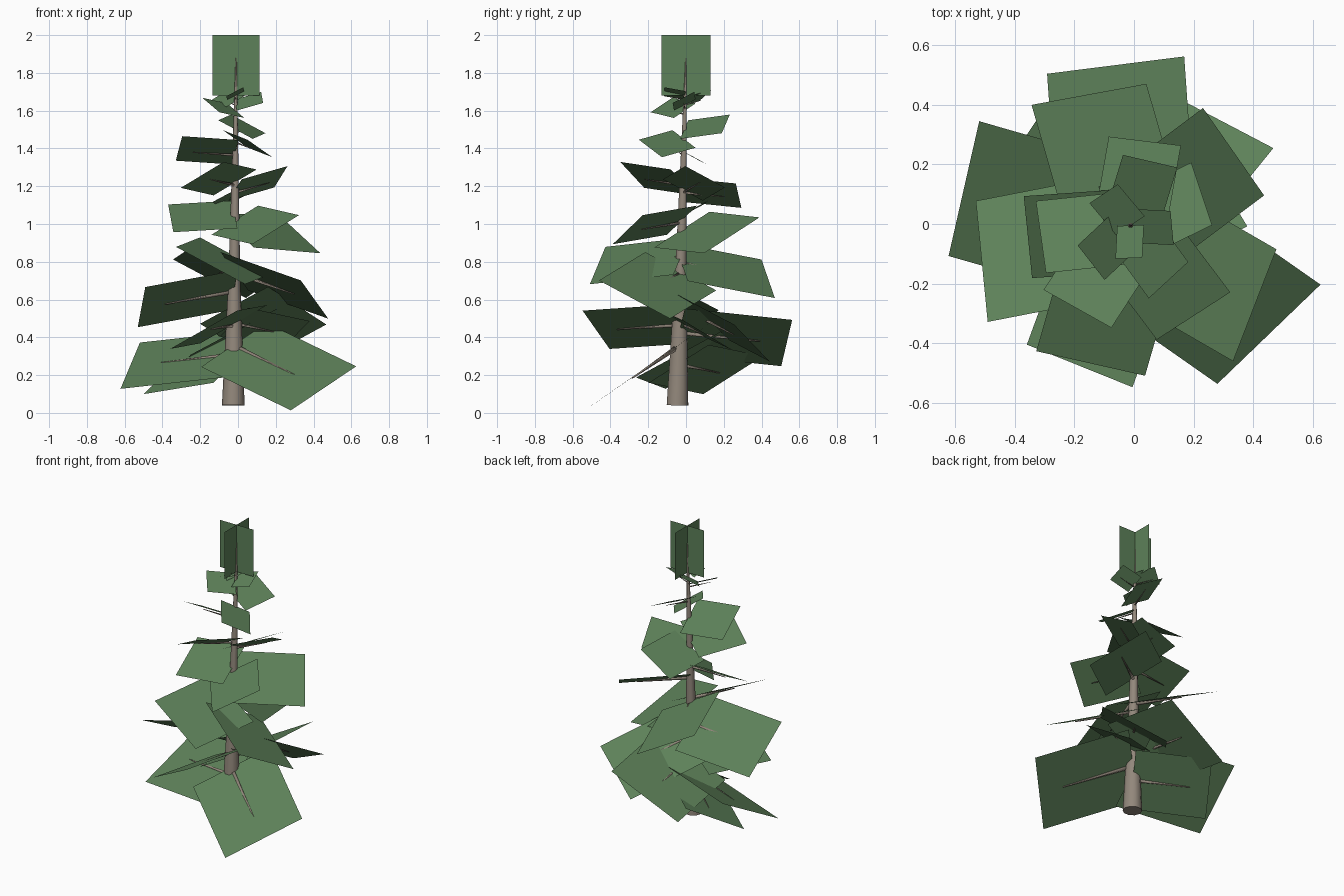
import bpy, bmesh, math
from mathutils import Vector

old = bpy.data.objects.get("Cube")
if old:
    bpy.data.objects.remove(old, do_unlink=True)


def make_material(name, rgb):
    mat = bpy.data.materials.new(name)
    mat.use_nodes = True
    color = (*rgb, 1)
    mat.diffuse_color = color
    shader = mat.node_tree.nodes["Principled BSDF"]
    shader.inputs["Base Color"].default_value = color
    shader.inputs["Roughness"].default_value = 0.9
    return mat


needle_green = make_material("needle green", (0.11, 0.22, 0.1))
bark_brown = make_material("bark brown", (0.29, 0.245, 0.2))


def finish(bm, name, mat, smooth=False):
    mesh = bpy.data.meshes.new(name)
    bm.to_mesh(mesh)
    bm.free()
    mesh.materials.append(mat)
    for poly in mesh.polygons:
        poly.use_smooth = smooth
    obj = bpy.data.objects.new(name, mesh)
    bpy.context.collection.objects.link(obj)
    return obj


def add_taper(bm, start, end, radius_start, radius_end, sides):
    """Add a tapered cylinder between two points."""
    axis = end - start
    matrix = axis.to_track_quat("Z", "Y").to_matrix().to_4x4()
    matrix.translation = (start + end) / 2
    bmesh.ops.create_cone(bm, cap_ends=True, segments=sides, radius1=radius_start,
                          radius2=radius_end, depth=axis.length, matrix=matrix)


def add_card(bm, base, along, half_side):
    """Add a flat rectangle whose inner edge is centred on base."""
    corners = (base - half_side, base + along - half_side,
               base + along + half_side, base + half_side)
    bm.faces.new([bm.verts.new(corner) for corner in corners])


# Trunk: leans slightly, tapering to a fine tip
trunk_base = Vector((-0.025, -0.045, 0.04))
trunk_tip = Vector((-0.01, 0, 1.88))


def trunk_point(z):
    return trunk_base.lerp(trunk_tip, (z - trunk_base.z) / (trunk_tip.z - trunk_base.z))


trunk = bmesh.new()
middle = trunk_point(0.7)
add_taper(trunk, trunk_base, middle, 0.06, 0.032, 10)
add_taper(trunk, middle, trunk_tip, 0.032, 0.003, 10)
trunk_object = finish(trunk, "trunk", bark_brown)
bpy.context.view_layer.objects.active = trunk_object
trunk_object.select_set(True)
bpy.ops.object.shade_smooth_by_angle(angle=math.radians(50))

# Boughs: attachment height, heading in degrees, reach, tip height, twist
boughs = [
    (.36, -35, .58, .13, 1),
    (.31, 164, .57, .25, -1),
    (.26, 142, .47, .2, -1),
    (.43, 94, .57, .37, -1),
    (.57, 51, .49, .37, -1),
    (.47, 250, .47, .44, 1),
    (.65, 191, .5, .56, 1),
    (.48, 25, .36, .41, -1),
    (.75, -30, .49, .6, -1),
    (.8, 106, .48, .71, 1),
    (.83, 254, .46, .78, -1),
    (.97, 37, .44, .94, 1),
    (1.02, -53, .36, .97, 1),
    (1.05, 184, .34, 1.03, -1),
    (1.18, 80, .3, 1.15, -1),
    (1.18, 26, .27, 1.25, -1),
    (1.22, 237, .32, 1.26, 1),
    (1.38, 186, .3, 1.4, 1),
    (1.45, -54, .22, 1.4, -1),
    (1.5, 73, .23, 1.53, 1),
    (1.6, 223, .18, 1.63, -1),
    (1.63, -3, .14, 1.67, 1),
    (1.65, 130, .14, 1.68, -1),
    (1.68, -93, .11, 1.7, 1),
]

foliage = bmesh.new()
branches = bmesh.new()
for height, heading, reach, tip_height, twist in boughs:
    angle = math.radians(heading)
    base = trunk_point(height)
    along = Vector((math.cos(angle) * reach, math.sin(angle) * reach, tip_height - height))
    # Roll the card about its own length
    level = Vector((-math.sin(angle), math.cos(angle), 0))
    normal = along.normalized().cross(level)
    roll = math.radians(28) * twist
    half_side = (level * math.cos(roll) + normal * math.sin(roll)) * reach * 0.46
    add_card(foliage, base, along, half_side)
    # Upper branches hang just beneath their cards
    sink = normal * height * 0.012
    add_taper(branches, base - sink, base + along * 0.75 - sink,
              reach * 0.025, reach * 0.006, 5)
finish(foliage, "foliage_boughs", needle_green)
finish(branches, "branches", bark_brown, smooth=True)

# Crown: two upright crossed cards
crown = bmesh.new()
for side in (Vector((0.125, 0, 0)), Vector((0, 0.13, 0))):
    add_card(crown, Vector((-0.01, 0, 1.68)), Vector((0, 0, 0.32)), side)
finish(crown, "crown_foliage", needle_green)
